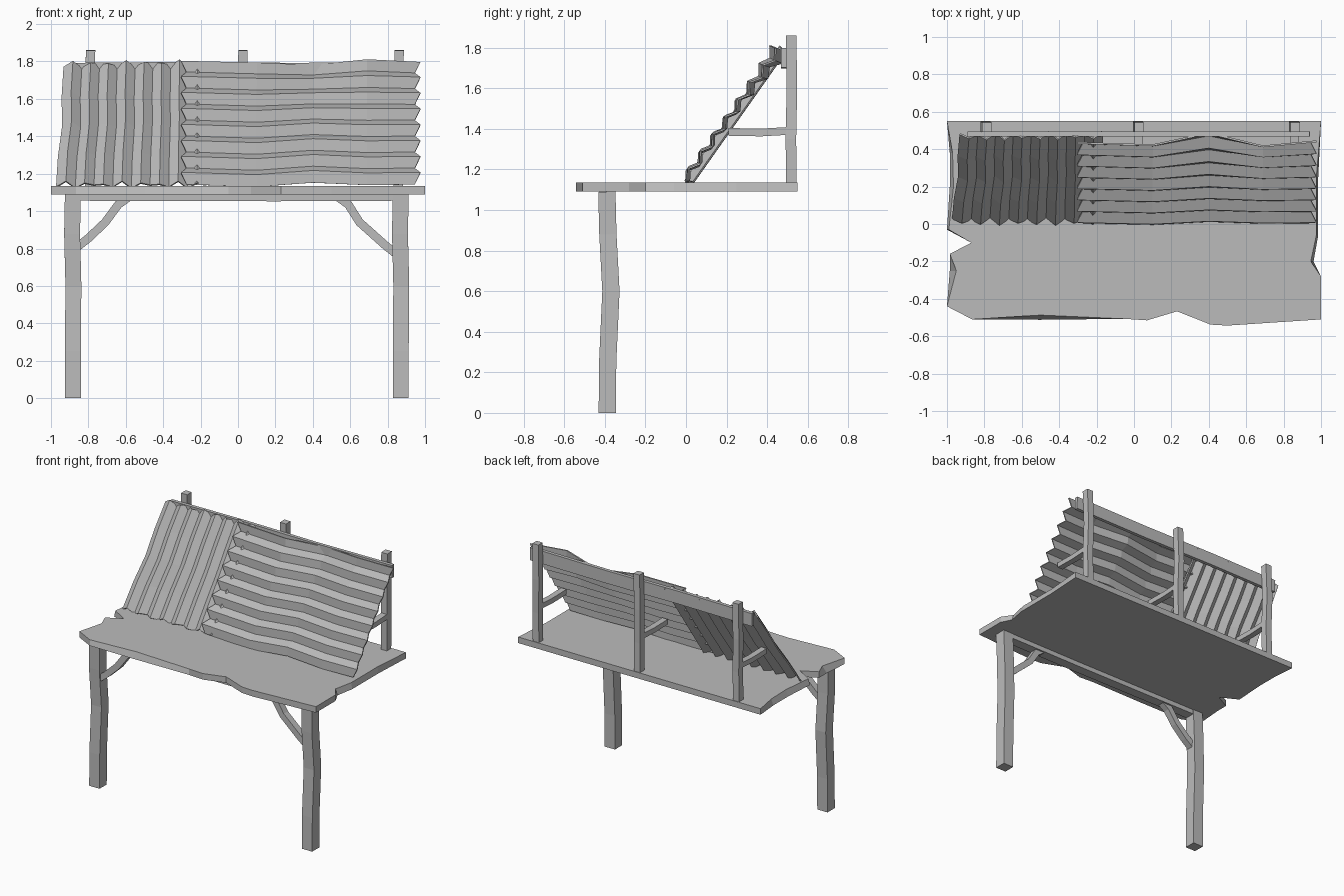
import bpy, bmesh
from mathutils import Vector

cube = bpy.data.objects.get("Cube")
if cube:
    bpy.data.objects.remove(cube)

GREY = (0.5, 0.5, 0.5, 1)
mat = bpy.data.materials.new("weathered grey")
mat.use_nodes = True
mat.diffuse_color = GREY
mat.node_tree.nodes["Principled BSDF"].inputs["Base Color"].default_value = GREY


def finish(name, bm):
    bmesh.ops.recalc_face_normals(bm, faces=bm.faces)
    mesh = bpy.data.meshes.new(name)
    bm.to_mesh(mesh)
    bm.free()
    mesh.materials.append(mat)
    obj = bpy.data.objects.new(name, mesh)
    bpy.context.collection.objects.link(obj)
    return obj


def loft(name, rings):
    """Skin closed rings of equal length and cap both ends."""
    bm = bmesh.new()
    loops = [[bm.verts.new(p) for p in ring] for ring in rings]
    for a, b in zip(loops, loops[1:]):
        for i in range(len(a)):
            j = (i + 1) % len(a)
            bm.faces.new((a[i], a[j], b[j], b[i]))
    bm.faces.new(loops[0])
    bm.faces.new(loops[-1])
    return finish(name, bm)


def timber(name, path, width, depth, side):
    """Rough-hewn square bar along a path; width is measured along side."""
    pts = [Vector(p) for p in path]
    u = Vector(side)
    rings = []
    for i, p in enumerate(pts):
        t = (pts[min(i + 1, len(pts) - 1)] - pts[max(i - 1, 0)]).normalized()
        v = t.cross(u).normalized()
        rings.append([p + u * a * width / 2 + v * b * depth / 2
                      for a, b in ((-1, -1), (1, -1), (1, 1), (-1, 1))])
    return loft(name, rings)


# Tabletop: ragged plank, the last value of each point insets the upper edge
outline = [(-1, .55, 0), (-.985, .38, .015), (-.985, .2, .02), (-1, -.03, .01),
           (-.87, -.1, 0), (-.985, -.16, 0), (-.985, -.25, .035), (-1, -.44, 0),
           (-.865, -.51, 0), (-.5, -.512, .025), (-.05, -.507, 0), (.07, -.515, 0),
           (.23, -.467, 0), (.41, -.538, 0), (.5, -.543, 0), (1, -.51, 0),
           (1, -.28, 0), (.96, -.2, .015), (.985, -.06, .01), (.985, .25, .01), (1, .55, 0)]


def inset(x, y, d):
    return (x, y + d) if y < -.5 else (x - d if x > 0 else x + d, y)


loft("tabletop", [[(x, y, 1.09) for x, y, d in outline],
                  [(*inset(x, y, d), 1.135) for x, y, d in outline]])

# Front legs, apron and curved braces
X, Y = (1, 0, 0), (0, 1, 0)
for side, x in (("right", -.883), ("left", .87)):
    path = [(x, -.388, 0), (x, -.386, .25), (x + .003, -.37, .6),
            (x - .004, -.385, .88), (x, -.39, 1.09)]
    timber(side + "_leg", path, .085, .085, X)
timber("apron", [(-.86, -.388, 1.073), (.2, -.388, 1.07), (.86, -.388, 1.073)], .075, .035, Y)
timber("right_brace", [(-.87, -.388, .80), (-.8, -.388, .855), (-.71, -.388, .94),
                       (-.64, -.388, 1.035), (-.57, -.388, 1.085)], .05, .045, Y)
timber("left_brace", [(.86, -.388, .76), (.79, -.388, .815), (.65, -.388, .94),
                      (.59, -.388, 1.035), (.52, -.388, 1.085)], .05, .045, Y)

# Back posts with struts reaching the roofing
for name, x in (("right", -.79), ("middle", .025), ("left", .86)):
    timber(name + "_post", [(x - .004, .52, 1.1), (x, .517, 1.35), (x - .005, .522, 1.6),
                            (x + .002, .518, 1.86)], .05, .052, X)
    timber(name + "_strut", [(x, .21, 1.385), (x, .37, 1.382), (x, .51, 1.39)], .045, .038, X)
timber("top_rail", [(-.89, .482, 1.745), (-.3, .482, 1.75), (.3, .482, 1.745),
                    (.94, .482, 1.75)], .026, .095, Y)

# Corrugated sheets leaning on the frame
BASE = Vector((0, .005, 1.145))
UP = Vector((0, .455, .645)).normalized()
OUT = Vector((0, -UP.z, UP.y))
LENGTH = .785


def sheet(name, cols, rows, place):
    """Grid of (x, distance up slope, distance out) from place, given thickness."""
    bm = bmesh.new()
    grid = []
    for i in range(cols):
        column = []
        for j in range(rows):
            x, s, n = place(i, j)
            column.append(bm.verts.new(BASE + Vector((x, 0, 0)) + UP * s + OUT * n))
        grid.append(column)
    for i in range(cols - 1):
        for j in range(rows - 1):
            bm.faces.new((grid[i][j], grid[i + 1][j], grid[i + 1][j + 1], grid[i][j + 1]))
    obj = finish(name, bm)
    solid = obj.modifiers.new("thickness", 'SOLIDIFY')
    solid.thickness = .01
    solid.offset = 0
    return obj


# Upright ridges: sheet leans a little at its outer edge
def upright(i, j):
    f, t = i / 16, j / 4
    lean = (1 - f) * (.04 * t + (.012 if j == 2 else 0))
    ripple = .018 if i % 2 else -.018
    slip = (0, .012, -.008)[i % 3]
    return -.97 + .8 * f + lean, LENGTH * t + slip + .012 * f * t, ripple - .012


# Level ridges: warped across the width
STATIONS = (-.29, .1, .4, .69, .96)
SLIDE = (0, -.015, .012, -.004, 0)
WARP_TOP = (0, .005, -.055, .02, -.01)


def level(i, j):
    t = j / 15
    tooth = 1 if j % 2 else -1
    x = STATIONS[i] + (.015 * tooth if i == 4 else -.015 * tooth if i == 0 else 0)
    return x, LENGTH * t + SLIDE[i], .017 * tooth + .012 + WARP_TOP[i] * t ** 3


sheet("upright_corrugated_sheet", 17, 5, upright)
sheet("level_corrugated_sheet", 5, 16, level)
